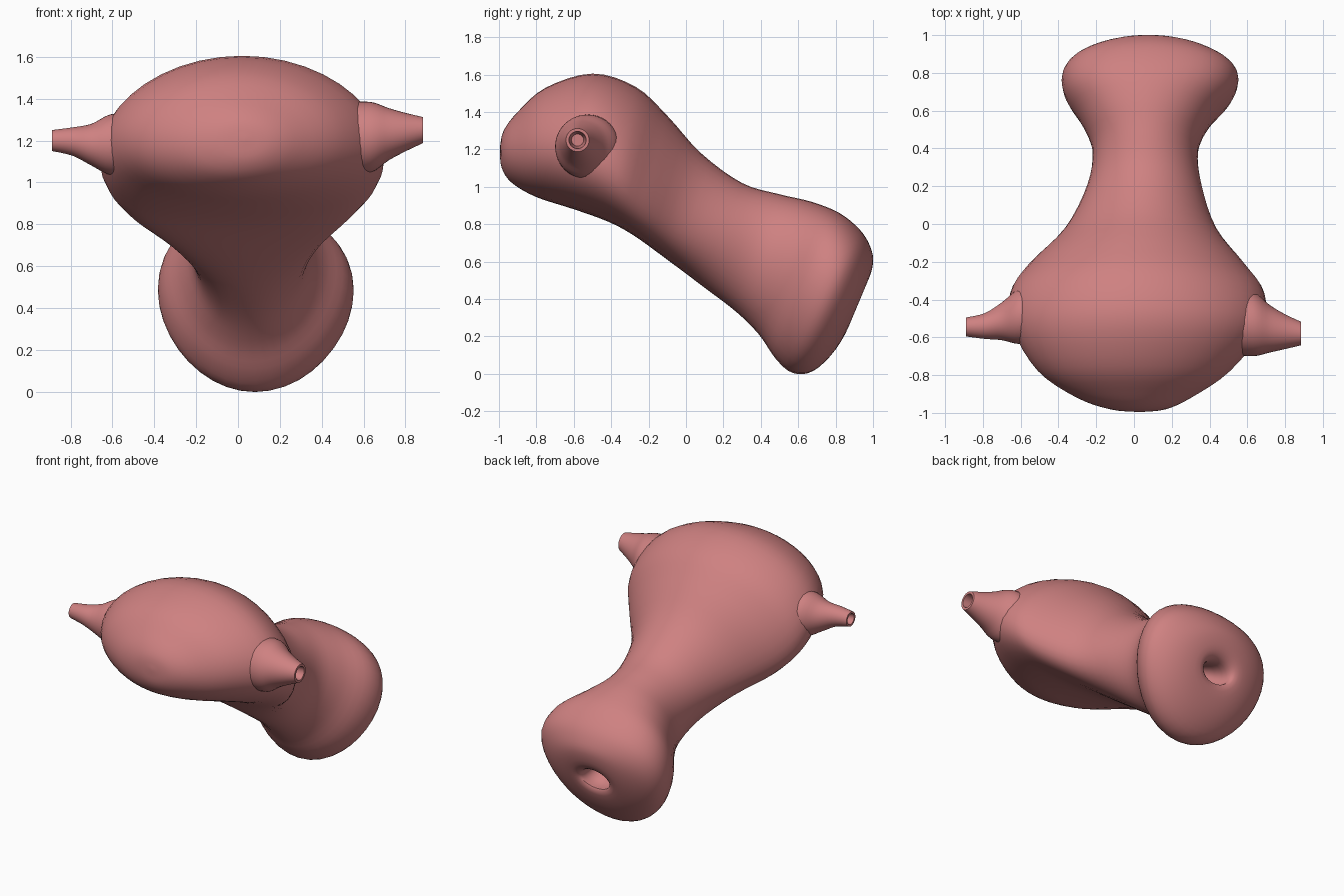
import bpy, bmesh, math
from mathutils import Vector

if "Cube" in bpy.data.objects:
    bpy.data.objects.remove(bpy.data.objects["Cube"])

SIDES = 40
mat = bpy.data.materials.new("tissue")
mat.diffuse_color = (0.62, 0.22, 0.22, 1)
mat.use_nodes = True
mat.node_tree.nodes["Principled BSDF"].inputs["Base Color"].default_value = mat.diffuse_color


def spline(rows, steps):
    """Catmull-Rom interpolation through rows of numbers."""
    out = []
    for i in range(len(rows) - 1):
        p0, p1 = rows[max(i - 1, 0)], rows[i]
        p2, p3 = rows[i + 1], rows[min(i + 2, len(rows) - 1)]
        for k in range(steps):
            t = k / steps
            out.append([0.5 * (2 * b + (c - a) * t + (2 * a - 5 * b + 4 * c - d) * t * t
                               + (3 * b - a - 3 * c + d) * t ** 3)
                        for a, b, c, d in zip(p0, p1, p2, p3)])
    out.append(list(rows[-1]))
    return out


def loft(name, rings):
    """Skin egg-shaped rings given as (centre, half axis a, half axis b, egg)."""
    bm = bmesh.new()
    loops = []
    for c, a, b, egg in rings:
        loop = []
        for i in range(SIDES):
            u = math.cos(2 * math.pi * i / SIDES)
            v = math.sin(2 * math.pi * i / SIDES)
            loop.append(bm.verts.new(c + a * u + b * (v + egg * u * u)))
        loops.append(loop)
    for p, q in zip(loops, loops[1:]):
        for i in range(SIDES):
            j = (i + 1) % SIDES
            bm.faces.new((p[i], p[j], q[j], q[i]))
    bm.faces.new(loops[0][::-1])
    bm.faces.new(loops[-1])
    bmesh.ops.recalc_face_normals(bm, faces=bm.faces)
    me = bpy.data.meshes.new(name)
    bm.to_mesh(me)
    bm.free()
    ob = bpy.data.objects.new(name, me)
    bpy.context.collection.objects.link(ob)
    me.materials.append(mat)
    bpy.context.view_layer.objects.active = ob
    ob.select_set(True)
    bpy.ops.object.shade_smooth_by_angle(angle=math.radians(50))
    ob.select_set(False)


# Body: upper (y, z), lower (y, z), left x, right x, egg shift of each section
sections = [
    (-0.995, 1.21, -0.995, 1.19, 0.02, 0.04, 0),
    (-0.975, 1.30, -0.985, 1.10, -0.13, 0.17, 0),
    (-0.90, 1.40, -0.93, 1.02, -0.31, 0.31, -0.03),
    (-0.75, 1.53, -0.80, 0.945, -0.51, 0.51, -0.08),
    (-0.50, 1.605, -0.60, 0.88, -0.64, 0.68, -0.16),
    (-0.27, 1.535, -0.42, 0.815, -0.655, 0.69, -0.27),
    (-0.10, 1.38, -0.28, 0.74, -0.56, 0.59, -0.36),
    (0.08, 1.18, -0.10, 0.61, -0.37, 0.44, -0.28),
    (0.30, 1.02, 0.10, 0.46, -0.25, 0.36, -0.05),
    (0.50, 0.96, 0.27, 0.33, -0.22, 0.34, 0.05),
    (0.67, 0.92, 0.39, 0.21, -0.28, 0.41, 0.13),
    (0.82, 0.86, 0.48, 0.08, -0.365, 0.525, 0.2),
    (0.93, 0.77, 0.57, 0.005, -0.38, 0.55, 0.2),
    (0.985, 0.68, 0.68, 0.015, -0.32, 0.47, 0.15),
    (1.00, 0.59, 0.80, 0.13, -0.19, 0.34, 0.06),
    # the opening turns inward
    (0.96, 0.48, 0.88, 0.29, -0.06, 0.20, 0),
    (0.87, 0.45, 0.80, 0.32, -0.02, 0.17, 0),
    (0.65, 0.53, 0.62, 0.46, 0.05, 0.12, 0),
]
rings = []
for uy, uz, ly, lz, x0, x1, egg in spline(sections, 4):
    up, low = Vector((0, uy, uz)), Vector((0, ly, lz))
    centre = (up + low) / 2 + Vector(((x0 + x1) / 2, 0, 0))
    rings.append((centre, Vector(((x1 - x0) / 2, 0, 0)), (up - low) / 2, egg))
loft("body", rings)


# Side tubes: x, y, z, radius along the tube, then back inside the open end
def tube(name, path, tip_r):
    rows = spline(path, 4)
    x, y, z, r = rows[-1]
    inward = -math.copysign(0.12, x)
    rows += [[x, y, z, tip_r], [x + inward, y, z, tip_r * 0.7]]
    loft(name, [(Vector((x, y, z)), Vector((0, r, 0)), Vector((0, 0, r)), 0)
                for x, y, z, r in rows])


tube("left_tube", [(-0.50, -0.48, 1.18, 0.15), (-0.61, -0.49, 1.18, 0.145),
                   (-0.70, -0.515, 1.18, 0.10), (-0.79, -0.54, 1.195, 0.068),
                   (-0.89, -0.545, 1.20, 0.05)], 0.036)
tube("right_tube", [(0.50, -0.52, 1.21, 0.17), (0.63, -0.53, 1.215, 0.17),
                    (0.72, -0.555, 1.23, 0.125), (0.80, -0.57, 1.24, 0.092),
                    (0.885, -0.58, 1.25, 0.062)], 0.046)
